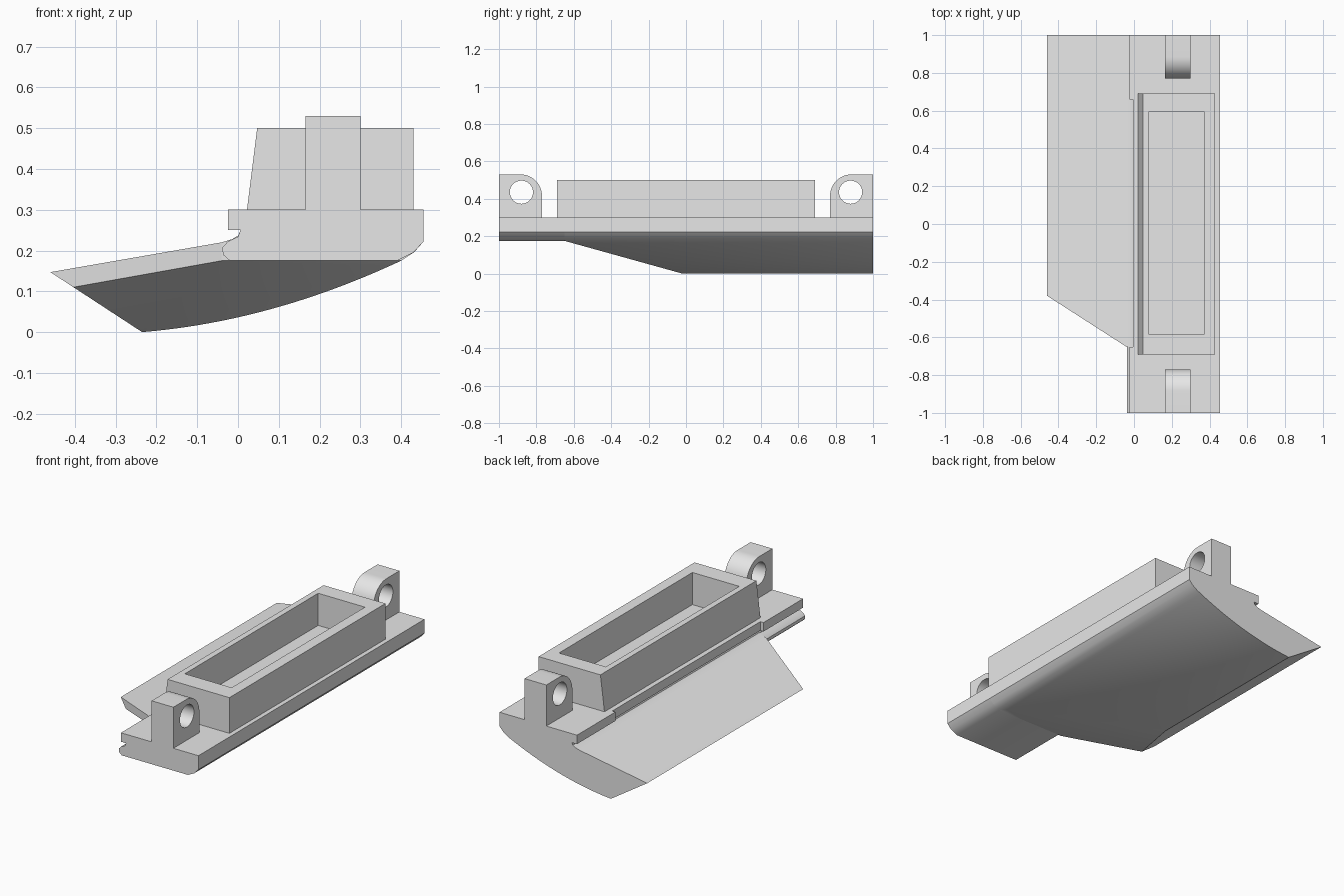
import bpy, bmesh, math
from mathutils import Matrix, Vector

default = bpy.data.objects.get("Cube")
if default:
    bpy.data.objects.remove(default, do_unlink=True)

grey = bpy.data.materials.new("plain_grey")
grey.use_nodes = True
grey.diffuse_color = (0.8, 0.8, 0.8, 1)
grey.node_tree.nodes["Principled BSDF"].inputs["Base Color"].default_value = (0.8, 0.8, 0.8, 1)


def add_object(name, mesh, smooth=False):
    obj = bpy.data.objects.new(name, mesh)
    bpy.context.collection.objects.link(obj)
    mesh.materials.clear()
    mesh.materials.append(grey)
    if smooth:
        bpy.ops.object.select_all(action='DESELECT')
        obj.select_set(True)
        bpy.context.view_layer.objects.active = obj
        bpy.ops.object.shade_smooth_by_angle(angle=math.radians(30))
    return obj


def finish(name, bm, smooth=False):
    bmesh.ops.recalc_face_normals(bm, faces=bm.faces)
    mesh = bpy.data.meshes.new(name)
    bm.to_mesh(mesh)
    bm.free()
    return add_object(name, mesh, smooth)


def prism(section, y0, y1):
    """Extrude an x-z section along y."""
    bm = bmesh.new()
    face = bm.faces.new([bm.verts.new((x, y0, z)) for x, z in section])
    out = bmesh.ops.extrude_face_region(bm, geom=[face])
    verts = [v for v in out["geom"] if isinstance(v, bmesh.types.BMVert)]
    bmesh.ops.translate(bm, verts=verts, vec=(0, y1 - y0, 0))
    # extrusion may keep or drop the starting cap, so close it
    bmesh.ops.holes_fill(bm, edges=[e for e in bm.edges if e.is_boundary], sides=0)
    bmesh.ops.recalc_face_normals(bm, faces=bm.faces)
    return bm


def slice_off(bm, point, normal):
    """Remove everything on the normal side of a plane and cap the cut."""
    geom = bm.verts[:] + bm.edges[:] + bm.faces[:]
    bmesh.ops.bisect_plane(bm, geom=geom, dist=0.0001, plane_co=point,
                           plane_no=Vector(normal).normalized(), clear_outer=True)
    bmesh.ops.holes_fill(bm, edges=[e for e in bm.edges if e.is_boundary], sides=0)


def box_bm(x0, x1, y0, y1, z0, z1):
    bm = bmesh.new()
    bmesh.ops.create_cube(bm, size=1)
    for v in bm.verts:
        v.co = (x1 if v.co.x > 0 else x0, y1 if v.co.y > 0 else y0, z1 if v.co.z > 0 else z0)
    return bm


# Main body with curved belly and side fin
steps = 24
belly = []
for i in range(steps + 1):
    t = i / steps
    belly.append((-0.235 + 0.635 * t, 0.175 * (0.3 * t + 0.7 * t * t)))
body_section = [(-0.46, 0.147)] + belly + [
    (0.432, 0.196), (0.455, 0.222), (0.455, 0.3), (-0.005, 0.3), (-0.005, 0.25),
    (0.006, 0.25), (0.001, 0.237), (-0.014, 0.228), (-0.04, 0.22)]
body = prism(body_section, -0.65, 1)
slice_off(body, (0, -0.65, 0.175), (0, -0.175, -0.63))
slice_off(body, (-0.04, -0.65, 0), (-0.27, -0.42, 0))
finish("main_body", body, True)

# Front rail with grooved, rounded foot
rail_section = [(0.39, 0.175), (0.43, 0.195), (0.455, 0.222), (0.455, 0.3),
                (-0.025, 0.3), (-0.025, 0.25), (0.006, 0.25), (0, 0.234),
                (-0.025, 0.222), (-0.038, 0.208), (-0.037, 0.19), (-0.02, 0.175)]
finish("front_rail", prism(rail_section, -1, -0.65), True)

# Rear lip over the fin
finish("rear_lip", box_bm(-0.025, -0.004, 0.66, 1, 0.25, 0.3))

# Open tray with one sloping side
tray = box_bm(0.022, 0.43, -0.69, 0.69, 0.3, 0.5)
for v in tray.verts:
    if v.co.z > 0.4 and v.co.x < 0.1:
        v.co.x = 0.047
tray.normal_update()
top = max(tray.faces, key=lambda f: f.calc_center_median().z)
bmesh.ops.inset_individual(tray, faces=[top], thickness=0.05)
for v in top.verts:
    v.co.x = 0.37 if v.co.x > 0.2 else 0.08
    v.co.y = 0.595 if v.co.y > 0 else -0.585
floor = bmesh.ops.extrude_discrete_faces(tray, faces=[top])["faces"][0]
for v in floor.verts:
    v.co.z = 0.32
finish("open_tray", tray)


# Mounting lugs: rounded inner corner and a round hole
def lug(name, side):
    curve = bpy.data.curves.new(name, 'CURVE')
    curve.dimensions = '2D'
    curve.fill_mode = 'BOTH'
    curve.extrude = 0.0675
    outline = [(-1, 0.3), (-1, 0.53)]
    for i in range(17):
        a = math.pi / 2 * (1 - i / 16)
        outline.append((-0.885 + 0.115 * math.cos(a), 0.415 + 0.115 * math.sin(a)))
    outline.append((-0.77, 0.3))
    hole = [(-0.88 + 0.062 * math.cos(math.tau * i / 32),
             0.435 + 0.062 * math.sin(math.tau * i / 32)) for i in range(32)]
    for loop in (outline, hole):
        spline = curve.splines.new('POLY')
        spline.points.add(len(loop) - 1)
        spline.use_cyclic_u = True
        for point, (y, z) in zip(spline.points, loop):
            point.co = (-side * y, z, 0, 1)
    temp = bpy.data.objects.new(name + "_curve", curve)
    mesh = bpy.data.meshes.new_from_object(temp)
    bpy.data.objects.remove(temp)
    # local x, y, z become world y, z, x
    mesh.transform(Matrix(((0, 0, 1, 0.2325), (1, 0, 0, 0), (0, 1, 0, 0), (0, 0, 0, 1))))
    bm = bmesh.new()
    bm.from_mesh(mesh)
    bmesh.ops.remove_doubles(bm, verts=bm.verts, dist=0.0001)
    finish(name, bm, True)


lug("front_lug", -1)
lug("rear_lug", 1)
